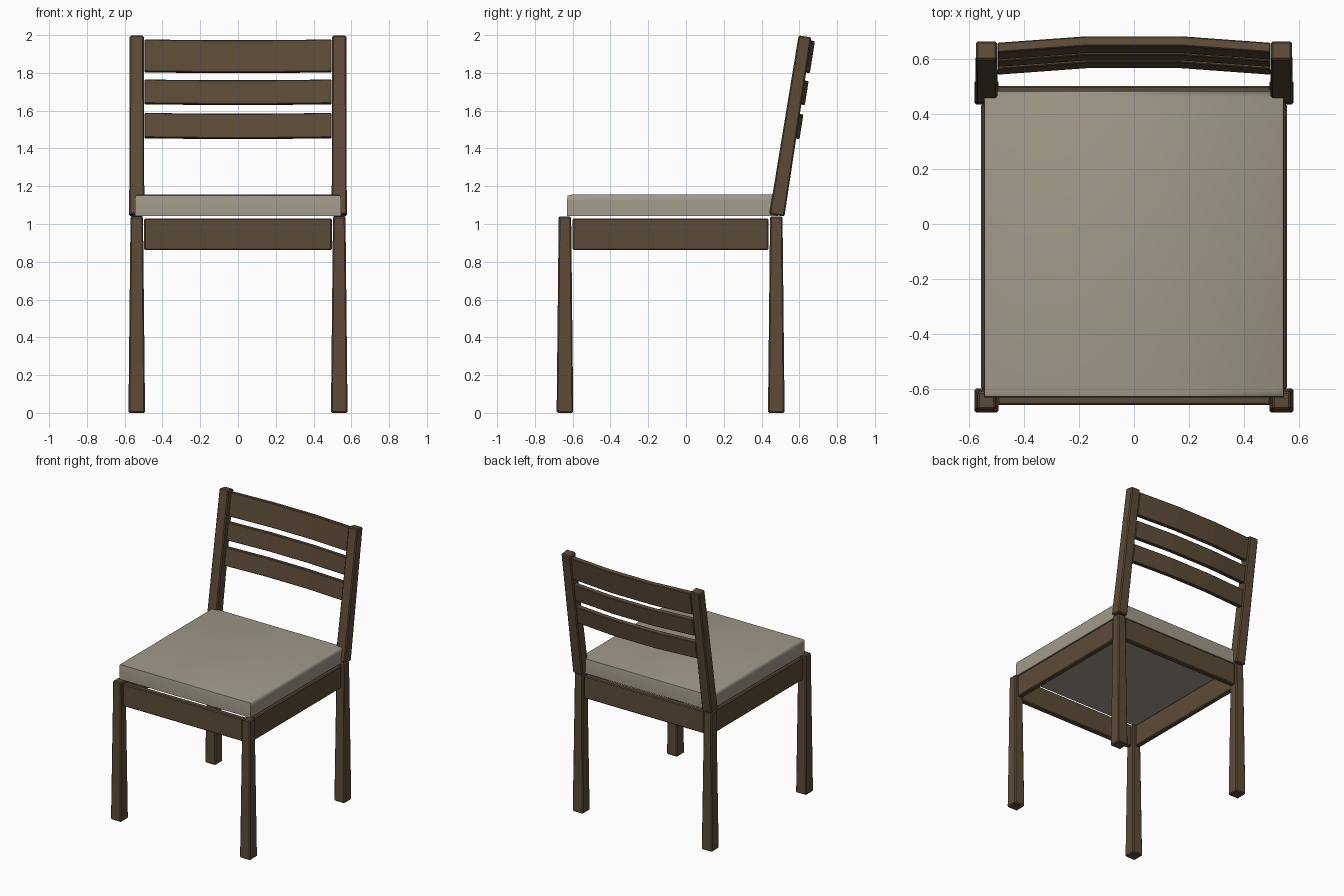
import bpy, bmesh
from mathutils import Vector

if "Cube" in bpy.data.objects:
    bpy.data.objects.remove(bpy.data.objects["Cube"])


def material(name, color):
    m = bpy.data.materials.new(name)
    m.diffuse_color = (*color, 1)
    m.use_nodes = True
    m.node_tree.nodes["Principled BSDF"].inputs["Base Color"].default_value = m.diffuse_color
    return m


WOOD = material("dark wood", (0.108, 0.070, 0.040))
FABRIC = material("beige fabric", (0.36, 0.32, 0.255))


def loft(name, rings, mat, bevel=0.0):
    """Solid skin through a list of four-point rings."""
    bm = bmesh.new()
    vs = [[bm.verts.new(p) for p in r] for r in rings]
    for a, b in zip(vs, vs[1:]):
        for i in range(4):
            j = (i + 1) % 4
            bm.faces.new((a[i], a[j], b[j], b[i]))
    bm.faces.new(vs[0])
    bm.faces.new(vs[-1])
    bmesh.ops.recalc_face_normals(bm, faces=bm.faces[:])
    me = bpy.data.meshes.new(name)
    bm.to_mesh(me)
    bm.free()
    me.materials.append(mat)
    ob = bpy.data.objects.new(name, me)
    bpy.context.collection.objects.link(ob)
    if bevel:
        mod = ob.modifiers.new("edge_bevel", "BEVEL")
        mod.width = bevel
        mod.segments = 1
        mod.limit_method = 'ANGLE'
    return ob


def rect(cx, cy, z, hx, hy, tilt=0.0):
    """Horizontal rectangle; tilt lowers it toward the back."""
    return [(cx + sx * hx, cy + sy * hy, z - sy * hy * tilt)
            for sx, sy in ((-1, -1), (1, -1), (1, 1), (-1, 1))]


def box(name, x0, x1, y0, y1, z0, z1, mat, bevel=0.006):
    cx, cy, hx, hy = (x0 + x1) / 2, (y0 + y1) / 2, (x1 - x0) / 2, (y1 - y0) / 2
    return loft(name, [rect(cx, cy, z0, hx, hy), rect(cx, cy, z1, hx, hy)], mat, bevel)


LX, FY, BY = 0.536, -0.641, 0.478   # leg centres
LEAN = 0.157                        # backward slope of the backrest

for s, side in ((-1, "left"), (1, "right")):
    # legs, flaring slightly toward the floor
    for y, end in ((FY, "front"), (BY, "back")):
        loft(f"{end}_leg_{side}", [rect(s * LX, y, 0, 0.044, 0.044),
                                   rect(s * LX, y, 1.04, 0.033, 0.033)], WOOD, 0.007)
    # leaning back posts
    loft(f"back_post_{side}", [rect(s * LX, 0.481, 1.046, 0.040, 0.040, LEAN),
                               rect(s * LX, 0.630, 1.993, 0.038, 0.034, LEAN)], WOOD, 0.007)
    # side aprons
    box(f"side_apron_{side}", s * LX - 0.019, s * LX + 0.019, -0.60, 0.436, 0.862, 1.03, WOOD)

# front and back aprons
for y, end in ((FY + 0.003, "front"), (BY + 0.003, "back")):
    box(f"{end}_apron", -0.497, 0.497, y - 0.02, y + 0.02, 0.862, 1.03, WOOD)

# curved backrest slats, three flat segments each
for name, z0, z1 in (("top_slat", 1.807, 1.977), ("middle_slat", 1.638, 1.765),
                     ("bottom_slat", 1.458, 1.588)):
    across = Vector((0, 1, -LEAN)).normalized()
    rings = []
    for x, bow in ((-0.496, 0.014), (-0.17, 0.038), (0.17, 0.038), (0.496, 0.014)):
        ring = []
        for z, t in ((z0, -0.018), (z0, 0.018), (z1, 0.018), (z1, -0.018)):
            ring.append(Vector((x, 0.48 + LEAN * (z - 1.04), z)) + across * (bow + t))
        rings.append(ring)
    loft(name, rings, WOOD, 0.004)

# seat cushion, with support loops for a soft-shaded edge
hx, cy, hy = 0.545, -0.072, 0.558
cushion = loft("seat_cushion", [rect(0, cy, 1.042, hx, hy), rect(0, cy, 1.125, hx, hy),
                                rect(0, cy, 1.150, hx - 0.002, hy - 0.004),
                                rect(0, cy, 1.155, hx - 0.008, hy - 0.025)], FABRIC)
for p in cushion.data.polygons:
    p.use_smooth = p.normal.z > -0.5
bpy.context.view_layer.objects.active = cushion
cushion.select_set(True)
bpy.ops.object.shade_smooth_by_angle(angle=1.1)
